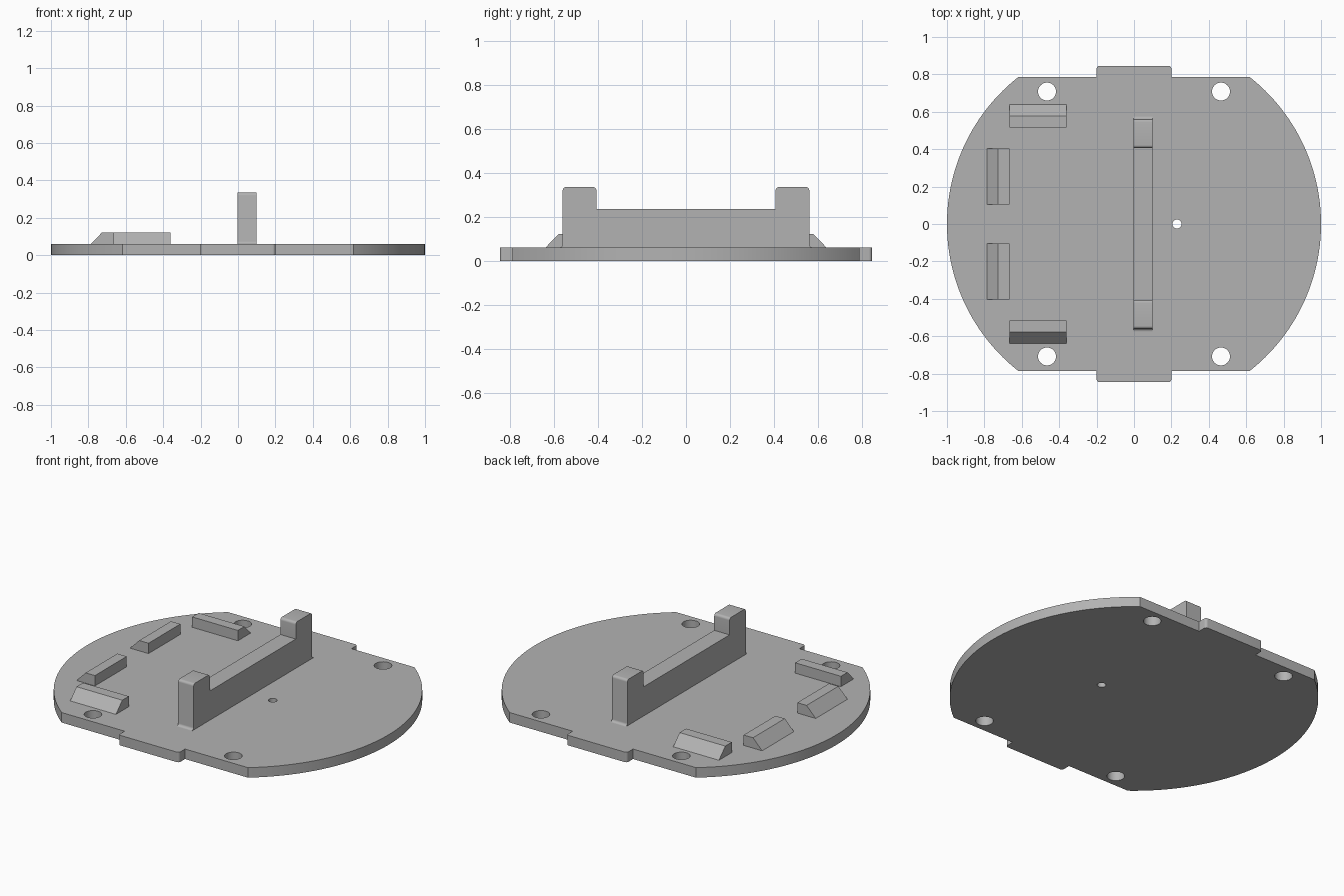
import bpy, bmesh
from math import sin, cos, asin, pi, radians
from mathutils import Vector

if "Cube" in bpy.data.objects:
    bpy.data.objects.remove(bpy.data.objects["Cube"], do_unlink=True)

grey = bpy.data.materials.new("plain_grey")
grey.use_nodes = True
COLOUR = (0.45, 0.45, 0.45, 1)
grey.diffuse_color = COLOUR
grey.node_tree.nodes["Principled BSDF"].inputs["Base Color"].default_value = COLOUR

T = 0.06      # plate thickness
R = 0.015     # small corner radius


def prism(name, outline, direction):
    """Extrude a closed 3D outline along a direction."""
    bm = bmesh.new()
    face = bm.faces.new([bm.verts.new(p) for p in outline])
    ext = bmesh.ops.extrude_face_region(bm, geom=[face])
    moved = [g for g in ext["geom"] if isinstance(g, bmesh.types.BMVert)]
    bmesh.ops.translate(bm, verts=moved, vec=Vector(direction))
    bmesh.ops.recalc_face_normals(bm, faces=bm.faces)
    mesh = bpy.data.meshes.new(name)
    bm.to_mesh(mesh)
    bm.free()
    obj = bpy.data.objects.new(name, mesh)
    bpy.context.collection.objects.link(obj)
    mesh.materials.append(grey)
    return obj


def arc(cx, cy, r, a0, a1, n=6):
    return [(cx + r * cos(a0 + (a1 - a0) * i / n),
             cy + r * sin(a0 + (a1 - a0) * i / n)) for i in range(n + 1)]


def smooth(obj):
    bpy.ops.object.select_all(action="DESELECT")
    obj.select_set(True)
    bpy.context.view_layer.objects.active = obj
    bpy.ops.object.shade_smooth_by_angle(angle=radians(30))


# Base plate: truncated disc with a rounded tab front and back
FLAT, TAB_W, TAB_Y = 0.787, 0.2, 0.845
a = asin(FLAT)
half = arc(0, 0, 1, -a, a, 48)
half += [(TAB_W, FLAT)]
half += arc(TAB_W - R, TAB_Y - R, R, 0, pi / 2)
half += arc(-TAB_W + R, TAB_Y - R, R, pi / 2, pi)
half += [(-TAB_W, FLAT)]
outline = half + [(-x, -y) for x, y in half]
plate = prism("base_plate", [(x, y, 0) for x, y in outline], (0, 0, T))

# Mounting holes and the small pilot hole
holes = [(sx * 0.465, sy * 0.708, 0.048) for sx in (-1, 1) for sy in (-1, 1)]
holes.append((0.23, 0, 0.024))
for x, y, r in holes:
    ring = arc(x, y, r, 0, 2 * pi, 32)[:-1]
    cutter = prism("hole_cutter", [(u, v, -0.1) for u, v in ring], (0, 0, 0.3))
    cutter.hide_render = True
    mod = plate.modifiers.new("hole", "BOOLEAN")
    mod.operation, mod.object, mod.solver = "DIFFERENCE", cutter, "EXACT"
    bpy.context.view_layer.objects.active = plate
    bpy.ops.object.modifier_apply(modifier=mod.name)
    bpy.data.objects.remove(cutter, do_unlink=True)
smooth(plate)

# Upright bracket: low wall with a taller post at each end, flared at the foot
END, INNER, TOP, MID = 0.56, 0.407, 0.335, 0.235
side = arc(END + R, T + R, R, -pi / 2, -pi)
side += arc(END - R, TOP - R, R, 0, pi / 2)
side += arc(INNER + R, TOP - R, R, pi / 2, pi)
side += [(INNER, MID)]
profile = side + [(-y, z) for y, z in reversed(side)]
bracket = prism("upright_bracket", [(-0.004, y, z) for y, z in profile], (0.102, 0, 0))
smooth(bracket)

# Locating ridges: vertical inner face, sloping outer face
RIDGE = [(0, T), (0, 0.122), (0.062, 0.122), (0.122, T)]
for s, label in ((-1, "front"), (1, "back")):
    prism(label + "_ridge", [(-0.665, s * (0.516 + d), z) for d, z in RIDGE], (0.303, 0, 0))
    prism(label + "_side_ridge", [(-0.665 - d, s * 0.103, z) for d, z in RIDGE],
          (0, s * 0.301, 0))
